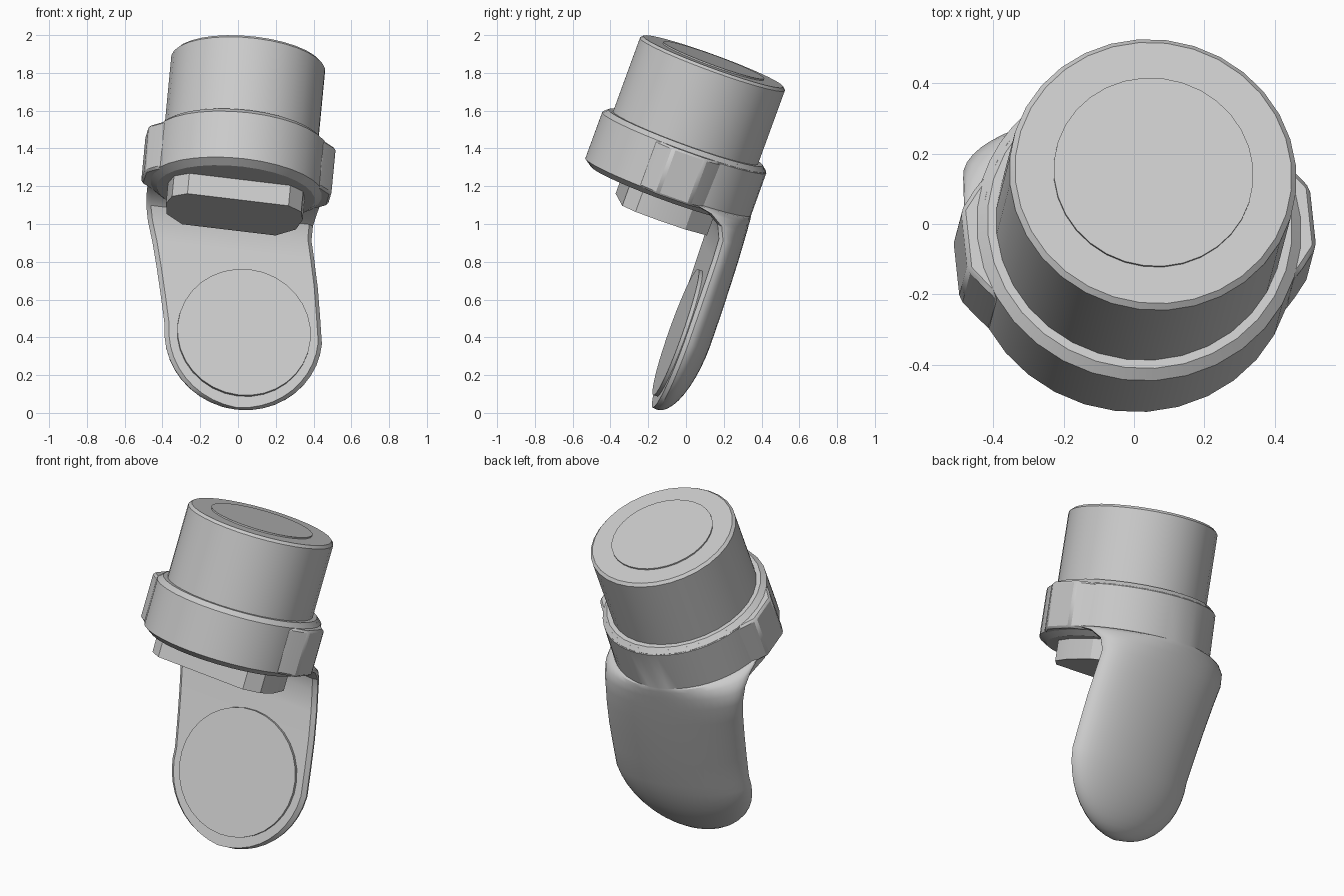
import bpy, bmesh, math
from mathutils import Vector, Matrix

if "Cube" in bpy.data.objects:
    bpy.data.objects.remove(bpy.data.objects["Cube"])

# Tilted local frame: z along the limb, x sideways, y towards the back
axis = Vector((0.09, 0.342, 0.936)).normalized()
side = Vector((0.99, 0.065, -0.118))
side = (side - axis * side.dot(axis)).normalized()
back = axis.cross(side)
FRAME = Matrix((side, back, axis)).transposed().to_4x4()
FRAME.translation = (0.055, 0.145, 1.86)


def loft(name, rings, angle=30):
    """Skin a list of equal-length point rings and cap both ends."""
    bm = bmesh.new()
    rows = [[bm.verts.new(p) for p in ring] for ring in rings]
    n = len(rows[0])
    for lower, upper in zip(rows, rows[1:]):
        for i in range(n):
            j = (i + 1) % n
            bm.faces.new((lower[i], lower[j], upper[j], upper[i]))
    bm.faces.new(rows[0])
    bm.faces.new(rows[-1])
    bmesh.ops.remove_doubles(bm, verts=bm.verts, dist=0.0005)
    bmesh.ops.recalc_face_normals(bm, faces=bm.faces)
    mesh = bpy.data.meshes.new(name)
    bm.to_mesh(mesh)
    bm.free()
    ob = bpy.data.objects.new(name, mesh)
    bpy.context.collection.objects.link(ob)
    ob.matrix_world = FRAME
    bpy.ops.object.select_all(action='DESELECT')
    ob.select_set(True)
    bpy.context.view_layer.objects.active = ob
    bpy.ops.object.shade_smooth_by_angle(angle=math.radians(angle))
    return ob


def turned(name, profile, n=32):
    """Round part from (radius, z) pairs."""
    return loft(name, [[(r * math.cos(2 * math.pi * i / n),
                         r * math.sin(2 * math.pi * i / n), z)
                        for i in range(n)] for r, z in profile])


def prism(name, half, z0, z1, bevel=0.0):
    """Left-right symmetric plan extruded between two heights."""
    plan = half + [(-x, y) for x, y in reversed(half)]
    rings = [[(x, y, z) for x, y in plan] for z in (z0, z1)]
    ob = loft(name, rings, 20)
    if bevel:
        mod = ob.modifiers.new("edge", 'BEVEL')
        mod.width = bevel
        mod.segments = 1
    return ob


# Upper cylinder with its raised end disc
turned("upper_cylinder", [(0.41, -0.6), (0.41, -0.015), (0.395, 0.0)])
turned("end_disc", [(0.285, -0.02), (0.285, 0.008)])

# Collar, side pads and the block under it
turned("collar", [(0.42, -0.745), (0.463, -0.715), (0.463, -0.455), (0.435, -0.43)])
prism("side_pads", [(0.42, -0.19), (0.455, -0.15), (0.50, -0.09),
                    (0.50, 0.09), (0.455, 0.15), (0.42, 0.19)], -0.72, -0.455, 0.012)
prism("joint_block", [(0.27, -0.22), (0.345, -0.15), (0.365, -0.03),
                      (0.345, 0.13), (0.25, 0.26)], -0.86, -0.6)


# Paddle body: flat front with a chamfered rim, rounded back
def section(depth, front, half_w, back_d, shift, n=24):
    rim = 0.022
    inner = max(half_w - rim, 0.0)
    pts = [(shift + inner, front, -depth)]
    for i in range(n + 1):
        t = math.pi * i / n
        pts.append((shift + half_w * math.cos(t),
                    front + rim + (back_d - rim) * math.sin(t), -depth))
    return pts + [(shift - inner, front, -depth)]


stations = [  # depth, front, half width, back thickness, sideways shift
    (0.44, -0.022, 0.445, 0.467, 0), (0.46, -0.022, 0.466, 0.488, 0),
    (0.70, 0.00, 0.466, 0.467, 0), (0.705, 0.10, 0.462, 0.368, 0),
    (0.725, 0.20, 0.455, 0.27, 0), (0.77, 0.275, 0.445, 0.197, 0),
    (0.84, 0.308, 0.437, 0.167, 0.01), (0.95, 0.312, 0.433, 0.167, 0.04),
    (1.10, 0.312, 0.43, 0.17, 0.075), (1.25, 0.312, 0.425, 0.172, 0.105)]
rings = [section(*s) for s in stations]
for k in range(11):
    f = math.radians(k * 8.6)
    c = math.cos(f)
    rings.append(section(1.41 + 0.42 * math.sin(f), 0.312, 0.42 * c,
                         0.024 + 0.148 * c, 0.135))
loft("paddle_body", rings)

# Raised disc on the front of the paddle
n = 32
loft("paddle_disc", [[(0.135 + 0.355 * math.cos(2 * math.pi * i / n), y,
                       -1.41 + 0.355 * math.sin(2 * math.pi * i / n))
                      for i in range(n)] for y in (0.33, 0.292)])
